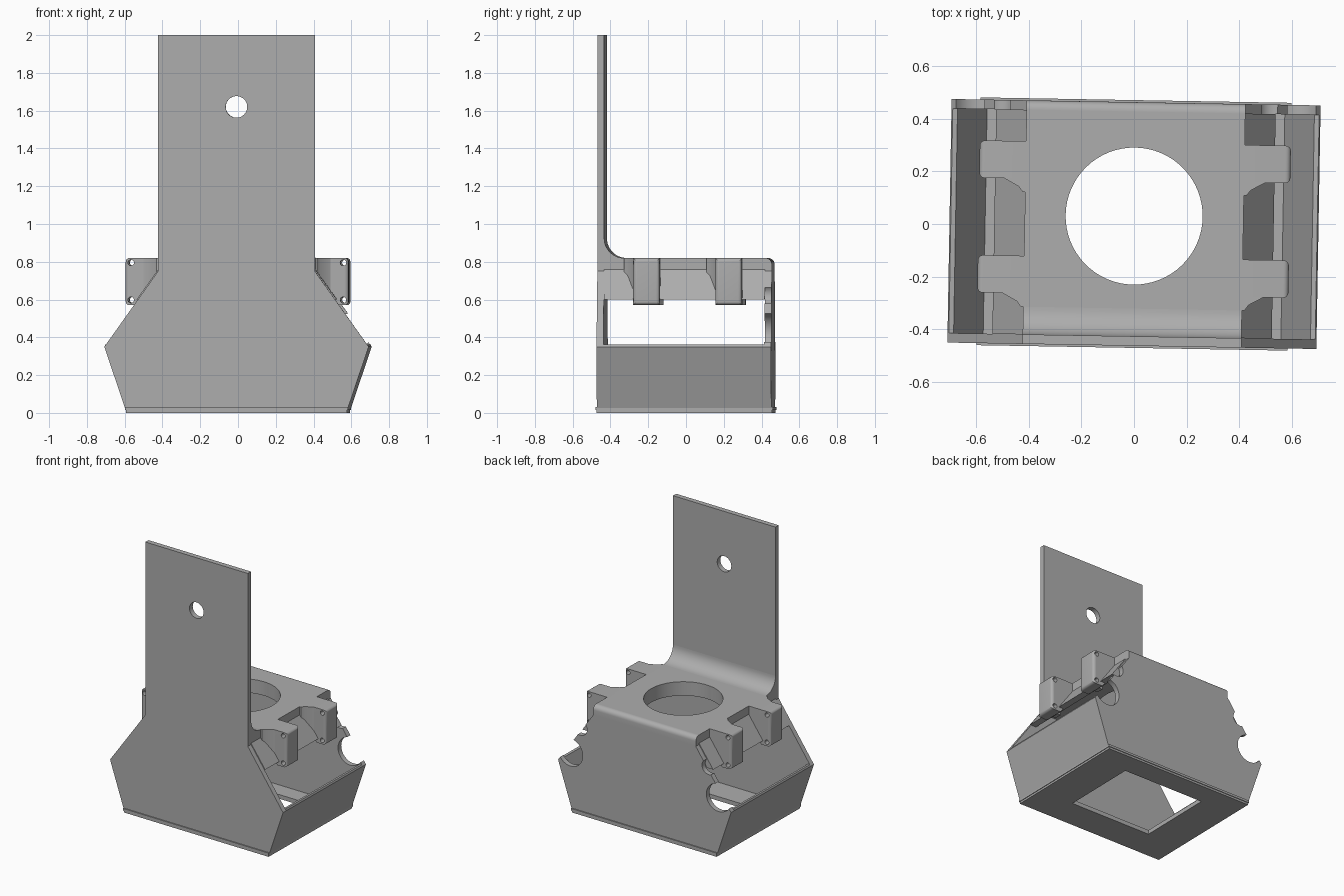
import bpy, bmesh, math
from mathutils import Matrix, Vector

cube = bpy.data.objects.get("Cube")
if cube:
    bpy.data.objects.remove(cube, do_unlink=True)

grey = bpy.data.materials.new("plain_grey")
grey.use_nodes = True
COLOUR = (0.42, 0.42, 0.42, 1)
grey.diffuse_color = COLOUR
grey.node_tree.nodes["Principled BSDF"].inputs["Base Color"].default_value = COLOUR
parts = []


def place(axis, a, b, t):
    """Map profile coordinates (a, b) and depth t into space."""
    return {"x": Vector((t, a, b)), "y": Vector((a, t, b)), "z": Vector((a, b, t))}[axis]


def prism(name, pts, axis, lo, hi, bevel=None, width=0.03, keep=True):
    """Extrude a 2D profile; bevel is a test on an edge's two points."""
    bm = bmesh.new()
    face = bm.faces.new([bm.verts.new(place(axis, a, b, lo)) for a, b in pts])
    ext = bmesh.ops.extrude_face_region(bm, geom=[face])
    moved = [v for v in ext["geom"] if isinstance(v, bmesh.types.BMVert)]
    bmesh.ops.translate(bm, verts=moved, vec=place(axis, 0, 0, hi - lo))
    bmesh.ops.recalc_face_normals(bm, faces=bm.faces)
    if bevel:
        edges = [e for e in bm.edges if all(bevel(v.co) for v in e.verts)]
        bmesh.ops.bevel(bm, geom=edges, offset=width, segments=6, profile=0.5, affect="EDGES")
    me = bpy.data.meshes.new(name)
    bm.to_mesh(me)
    bm.free()
    ob = bpy.data.objects.new(name, me)
    bpy.context.collection.objects.link(ob)
    if keep:
        me.materials.append(grey)
        parts.append(ob)
    return ob


def circle(a, b, r, n=48):
    return [(a + r * math.cos(2 * math.pi * i / n), b + r * math.sin(2 * math.pi * i / n)) for i in range(n)]


def rect(a0, b0, a1, b1):
    return [(a0, b0), (a1, b0), (a1, b1), (a0, b1)]


def mirrored(half):
    """Close a profile given for positive x."""
    return half + [(-a, b) for a, b in reversed(half)]


def cut(ob, pts, axis, lo, hi):
    cutter = prism("cutter", pts, axis, lo, hi, keep=False)
    cutter.hide_render = True
    mod = ob.modifiers.new("cut", "BOOLEAN")
    mod.operation, mod.solver, mod.object = "DIFFERENCE", "EXACT", cutter
    bpy.context.view_layer.objects.active = ob
    bpy.ops.object.modifier_apply(modifier=mod.name)
    bpy.data.objects.remove(cutter, do_unlink=True)


FRONT, BACK, WALL, TOP = -0.462, 0.462, 0.036, 0.82
flank = [(0.59, 0.025), (0.70, 0.35), (0.415, 0.75)]

# Tall front plate with its mounting hole
front_plate = prism("front_plate", mirrored(flank + [(0.415, 2.0)]), "y", FRONT, FRONT + WALL)
cut(front_plate, circle(0, 1.62, 0.057), "y", -1, 0)

# Back wall with rounded top and scalloped flanks
back_wall = prism("back_wall", mirrored(flank + [(0.415, TOP)]), "y", BACK - WALL, BACK,
                  lambda c: c.z > TOP - 0.01 and c.y > BACK - 0.01, 0.034)
for s in (-1, 1):
    cut(back_wall, circle(s * 0.60, 0.43, 0.10, 32), "y", 0.3, 0.6)
    cut(back_wall, circle(s * 0.52, 0.63, 0.055, 32), "y", 0.3, 0.6)

# Top bridge with sloped skirts and a large round opening
bridge = prism("top_bridge", mirrored([(0.38, 0.72), (0.48, 0.60), (0.53, 0.60), (0.415, 0.76), (0.415, TOP)]),
               "y", FRONT + WALL, BACK - WALL)
cut(bridge, circle(0, 0.03, 0.26, 64), "z", 0.5, 1)

# Concave fillet between the bridge and the front plate
y0, r = FRONT + WALL, 0.105
arc = [(y0 + r - r * math.cos(t), TOP + r - r * math.sin(t)) for t in [math.pi / 2 * i / 12 for i in range(13)]]
prism("corner_fillet", [(y0, TOP)] + arc, "x", -0.415, 0.415)

# Base frame: a lip with a rectangular window
for name, hx, lo, hi, grow in (("base_lip", 0.585, 0.0, 0.014, 0.003), ("base_floor", 0.59, 0.014, 0.03, 0.008)):
    base = prism(name, rect(-hx, FRONT - grow, hx, BACK + grow), "z", lo, hi)
    cut(base, rect(-0.32, -0.245, 0.32, 0.305), "z", -0.1, 0.1)

for s, side in ((1, "left"), (-1, "right")):
    # Leaning lower side wall
    lean = [(0.59, 0.025), (0.70, 0.35), (0.695, 0.362), (0.677, 0.36), (0.563, 0.025)]
    prism(side + "_side_wall", [(s * a, b) for a, b in lean], "y", FRONT + WALL, BACK - WALL)
    for y, row in ((0.165, "back"), (-0.27, "front")):
        # Clip block with two pin holes, and its gusset
        block = [(0.39, TOP), (0.59, TOP), (0.59, 0.57), (0.515, 0.57), (0.39, 0.73)]
        clip = prism(f"{side}_{row}_clip", [(s * a, b) for a, b in block], "y", y, y + 0.142,
                     lambda c: abs(c.x) > 0.58, 0.02)
        for z in (0.795, 0.598):
            cut(clip, circle(s * 0.562, z, 0.016, 16), "y", y - 0.1, y + 0.3)
        web = [(0.40, y - 0.05), (0.425, y - 0.05), (0.44, y - 0.03), (0.495, y), (0.40, y)]
        prism(f"{side}_{row}_gusset", [(s * a, b) for a, b in web], "z", 0.65, TOP)

# Slight turn of the whole bracket, then shading
turn = Matrix.Rotation(math.radians(-1), 4, "Z")
bpy.ops.object.select_all(action="DESELECT")
for ob in parts:
    ob.data.transform(turn)
    ob.select_set(True)
bpy.context.view_layer.objects.active = parts[0]
bpy.ops.object.shade_smooth_by_angle(angle=math.radians(30))
